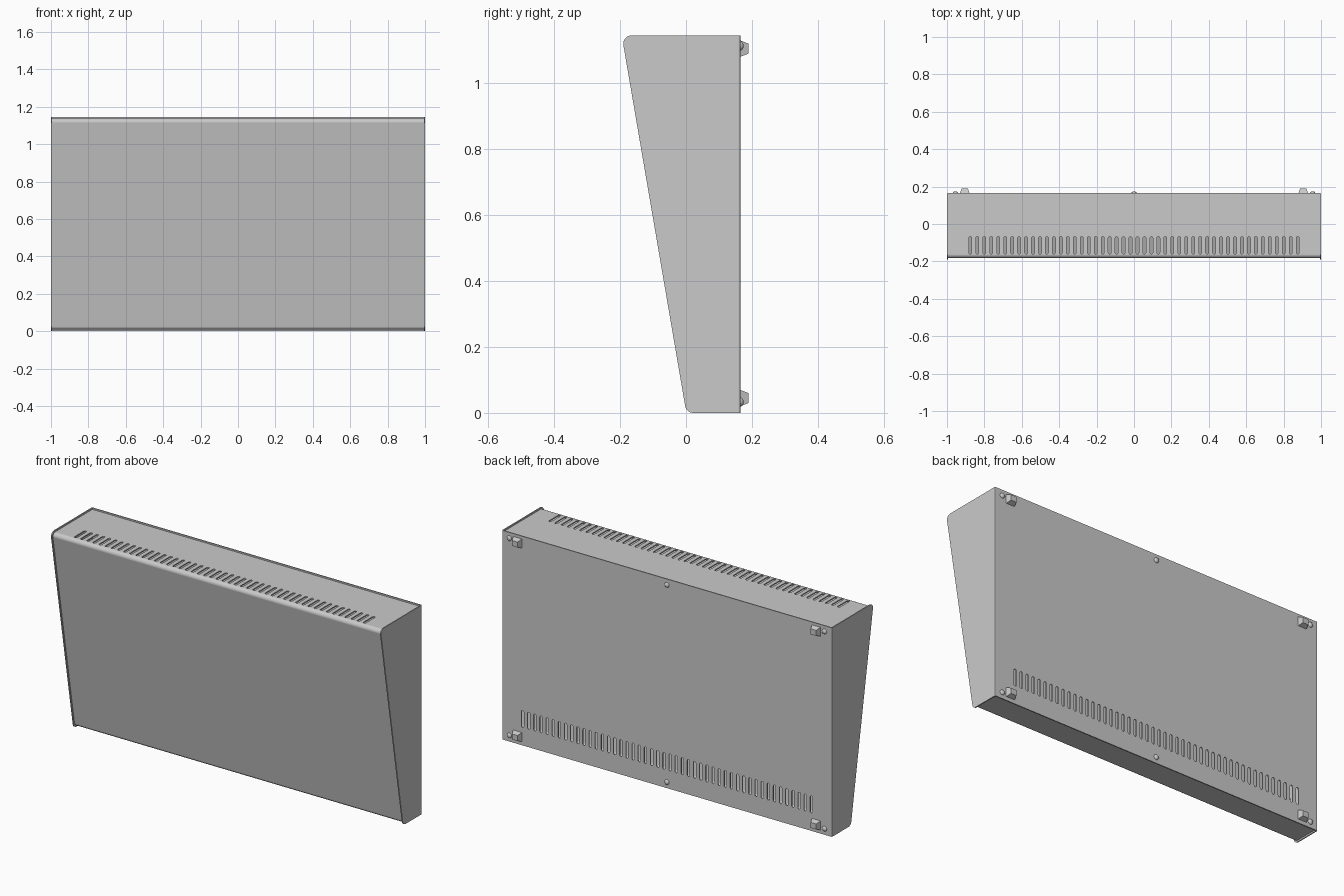
import bpy, bmesh, math
from mathutils import Vector

if "Cube" in bpy.data.objects:
    bpy.data.objects.remove(bpy.data.objects["Cube"])

H, BACK, T = 1.145, 0.165, 0.006
grey = bpy.data.materials.new("grey metal")
grey.diffuse_color = (0.59, 0.59, 0.59, 1)
grey.use_nodes = True
grey.node_tree.nodes["Principled BSDF"].inputs["Base Color"].default_value = grey.diffuse_color


def activate(ob):
    bpy.ops.object.select_all(action='DESELECT')
    ob.select_set(True)
    bpy.context.view_layer.objects.active = ob


def finish(name, bm):
    bmesh.ops.recalc_face_normals(bm, faces=bm.faces)
    me = bpy.data.meshes.new(name)
    bm.to_mesh(me)
    bm.free()
    ob = bpy.data.objects.new(name, me)
    bpy.context.collection.objects.link(ob)
    me.materials.append(grey)
    return ob


def smooth(ob):
    """Smooth bends while keeping the large sheets evenly flat."""
    activate(ob)
    bpy.ops.object.shade_smooth_by_angle(angle=math.radians(35))
    m = ob.modifiers.new("even shading", 'WEIGHTED_NORMAL')
    m.keep_sharp = True


def fillet(p, a, b, r, n=8):
    """Arc points rounding corner p between neighbours a and b."""
    p, a, b = Vector(p), Vector(a), Vector(b)
    u, v = (a - p).normalized(), (b - p).normalized()
    half = u.angle(v) / 2
    c = p + (u + v).normalized() * r / math.sin(half)
    d = r / math.tan(half)
    s, e = p + u * d - c, p + v * d - c
    return [c + s.lerp(e, i / n).normalized() * r for i in range(n + 1)]


def wedge(inset, back, r):
    """Open side outline in (y, z): top back, front slope, bottom back."""
    front = lambda z: 0.001 - 0.196 / H * z + inset
    z0, z1 = inset, H - inset
    tb, tf, bf, bb = (back, z1), (front(z1), z1), (front(z0), z0), (back, z0)
    return ([Vector(tb)] + fillet(tf, tb, bf, r) + fillet(bf, tf, bb, r)
            + [Vector(bb)])


def prism(bm, pts, vec):
    """Extrude a closed outline along vec."""
    f = bm.faces.new([bm.verts.new(p) for p in pts])
    ext = bmesh.ops.extrude_face_region(bm, geom=[f])
    bmesh.ops.translate(bm, vec=vec, verts=[
        v for v in ext['geom'] if isinstance(v, bmesh.types.BMVert)])
    if f.is_valid and len(f.link_faces if hasattr(f, "link_faces") else []) == 0:
        if not any(len(e.link_faces) == 1 for e in bm.edges):
            return
        bmesh.ops.holes_fill(bm, edges=[e for e in bm.edges
                                        if len(e.link_faces) == 1])


def slot_cutter(name, place, vec):
    """Row of 48 round-ended slots; place maps (x, along) to 3D."""
    bm = bmesh.new()
    r, half = 0.0075, 0.039
    for i in range(48):
        x = -0.875 + i * 1.75 / 47
        pts = []
        for k in range(14):
            a = math.pi * (k if k < 7 else k - 1) / 6
            pts.append(place(x + r * math.cos(a),
                             r * math.sin(a) + (half if k < 7 else -half)))
        prism(bm, pts, vec)
    ob = finish(name, bm)
    ob.hide_render = True
    return ob


def cut(ob, cutter):
    activate(ob)
    m = ob.modifiers.new("slots", 'BOOLEAN')
    m.operation, m.solver, m.object = 'DIFFERENCE', 'EXACT', cutter
    bpy.ops.object.modifier_apply(modifier=m.name)
    bpy.data.objects.remove(cutter)


# Side panels
for name, x in (("left_side_panel", -1), ("right_side_panel", 1 - T)):
    bm = bmesh.new()
    prism(bm, [(x, p.x, p.y) for p in wedge(0, BACK - T, 0.025)], (T, 0, 0))
    smooth(finish(name, bm))

# Back panel with softly bent vertical edges and low vent slots
bm = bmesh.new()
bend = [(-1, BACK - T), (-1, BACK - 0.005), (-0.9985, BACK - 0.0015),
        (-0.995, BACK)]
prism(bm, [(x, y, 0) for x, y in bend] + [(-x, y, 0) for x, y in bend[::-1]],
      (0, 0, H))
back = finish("back_panel", bm)
cut(back, slot_cutter("back_slot_cutter",
                      lambda x, t: (x, BACK - 0.03, 0.145 + t), (0, 0.06, 0)))
smooth(back)

# Wrapped front cover: top, slope and bottom sheet with top vent slots
bm = bmesh.new()
inset = 0.008
outer = wedge(inset, BACK - T, 0.02)
inner = wedge(inset + T, BACK - T, 0.014)
prism(bm, [(-1 + T, p.x, p.y) for p in outer + inner[::-1]],
      (2 - 2 * T, 0, 0))
cover = finish("front_cover", bm)
cut(cover, slot_cutter("top_slot_cutter",
                       lambda x, t: (x, -0.114 + t, H - 0.04), (0, 0, 0.06)))
smooth(cover)

# Wall brackets: tapered blocks
for sx in (-1, 1):
    for label, z in (("lower", 0.045), ("upper", 1.105)):
        bm = bmesh.new()
        bmesh.ops.create_cube(bm, size=1)
        for v in bm.verts:
            out = v.co.y > 0
            v.co = (sx * 0.905 + v.co.x * (0.034 if out else 0.052),
                    0.19 if out else BACK - 0.001,
                    z + v.co.z * (0.03 if out else 0.05))
        finish(f"{label}_bracket_{'left' if sx < 0 else 'right'}", bm)

# Domed screw heads at the corners and centre line
for i, x in enumerate((-0.955, 0, 0.955)):
    for label, z in (("lower", 0.033), ("upper", 1.113)):
        bm = bmesh.new()
        bmesh.ops.create_uvsphere(bm, u_segments=16, v_segments=8, radius=1)
        bmesh.ops.bisect_plane(
            bm, geom=bm.verts[:] + bm.edges[:] + bm.faces[:],
            plane_co=(0, 0, 0), plane_no=(0, -1, 0), clear_outer=True)
        for v in bm.verts:
            v.co = (x + v.co.x * 0.014, BACK + v.co.y * 0.01,
                    z + v.co.z * 0.014)
        smooth(finish(f"{label}_screw_{i + 1}", bm))
